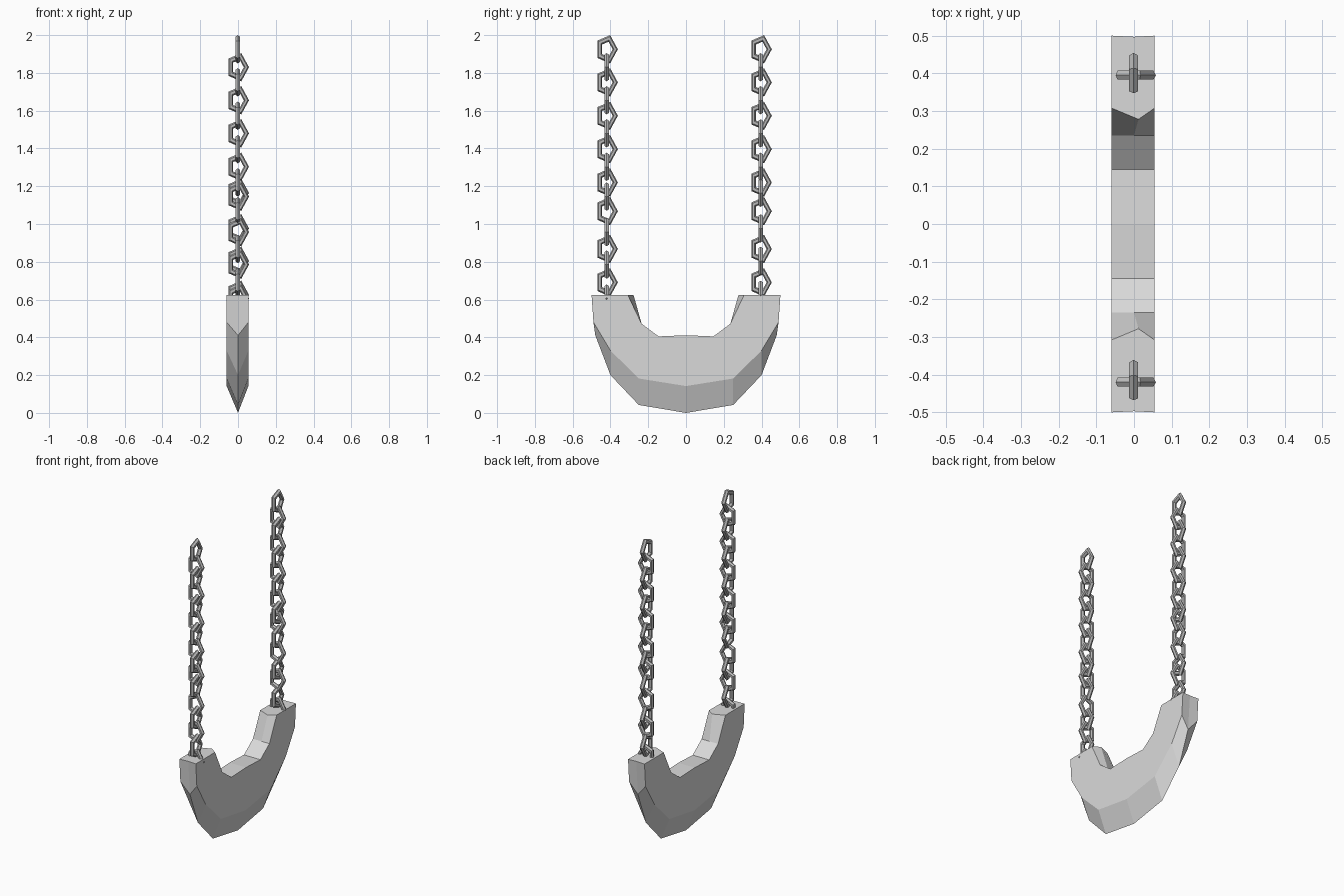
import bpy
import bmesh
import math

cube = bpy.data.objects.get("Cube")
if cube:
    bpy.data.objects.remove(cube, do_unlink=True)


def make_material(name, value):
    mat = bpy.data.materials.new(name)
    mat.use_nodes = True
    colour = (value, value, value, 1.0)
    mat.diffuse_color = colour
    bsdf = mat.node_tree.nodes["Principled BSDF"]
    bsdf.inputs["Base Color"].default_value = colour
    bsdf.inputs["Roughness"].default_value = 0.6
    return mat


blade_steel = make_material("light steel", 0.70)
chain_steel = make_material("mid steel", 0.48)

# Crescent blade: half of the stations, from one horn to the middle.
# Each is (cutting edge y, z), (outer shoulder y, z), (inner rim y, z), (inner ridge x, y)
X_NEG, X_POS = -0.06, 0.055
half = [
    ((-0.497, 0.625), (-0.500, 0.625), (-0.308, 0.625), (0.012, -0.278)),
    ((-0.480, 0.410), (-0.490, 0.480), (-0.235, 0.472), (0.0, -0.235)),
    ((-0.400, 0.200), (-0.400, 0.330), (-0.190, 0.4385), (0.0, -0.190)),
    ((-0.250, 0.042), (-0.250, 0.182), (-0.145, 0.405), (0.0, -0.145)),
    ((0.000, 0.000), (0.000, 0.142), (0.000, 0.411), (0.0, 0.000)),
]


def flip(station):
    edge, outer, inner, ridge = station
    return ((-edge[0], edge[1]), (-outer[0], outer[1]),
            (-inner[0], inner[1]), (ridge[0], -ridge[1]))


stations = half + [flip(s) for s in reversed(half[:-1])]

bm = bmesh.new()
loops = []
for edge, outer, inner, ridge in stations:
    section = [(0.0, *edge), (X_POS, *outer), (X_POS, *inner),
               (ridge[0], ridge[1], inner[1]), (X_NEG, *inner), (X_NEG, *outer)]
    loops.append([bm.verts.new(p) for p in section])
for a, b in zip(loops, loops[1:]):
    for i in range(6):
        j = (i + 1) % 6
        bm.faces.new((a[i], a[j], b[j], b[i]))
bm.faces.new(loops[0])
bm.faces.new(loops[-1])
bmesh.ops.recalc_face_normals(bm, faces=bm.faces)
blade_mesh = bpy.data.meshes.new("blade")
bm.to_mesh(blade_mesh)
bm.free()
blade_mesh.materials.append(blade_steel)
blade = bpy.data.objects.new("blade", blade_mesh)
bpy.context.collection.objects.link(blade)

# One five-sided link, stretched along the chain and shared by all the links
bpy.ops.mesh.primitive_torus_add(major_segments=5, minor_segments=6,
                                 major_radius=0.0455, minor_radius=0.0138)
first = bpy.context.object
link_mesh = first.data
link_mesh.name = "chain_link"
bpy.data.objects.remove(first, do_unlink=True)
for v in link_mesh.vertices:
    v.co.y *= 1.33
for p in link_mesh.polygons:
    p.use_smooth = False
link_mesh.materials.append(chain_steel)

# Two hanging chains with links turned a quarter turn in alternation
lengthwise = [1.925, 1.750, 1.573, 1.396, 1.220, 1.068, 0.868, 0.691]
crosswise = [1.830, 1.655, 1.480, 1.303, 1.145, 0.957, 0.785, 0.605]
for chain, y, lift in (("front_chain", -0.420, 0.0), ("back_chain", 0.395, 0.02)):
    for heights, turn, kind in ((lengthwise, math.pi / 2, "lengthwise"),
                                (crosswise, 0.0, "crosswise")):
        for n, z in enumerate(heights, 1):
            # The lower crosswise links of the back chain hang slightly higher
            if kind == "crosswise" and n > 4:
                z += lift
            link = bpy.data.objects.new(f"{chain}_{kind}_link_{n}", link_mesh)
            link.location = (-0.001, y, z)
            link.rotation_euler = (math.pi / 2, 0.0, turn)
            bpy.context.collection.objects.link(link)
